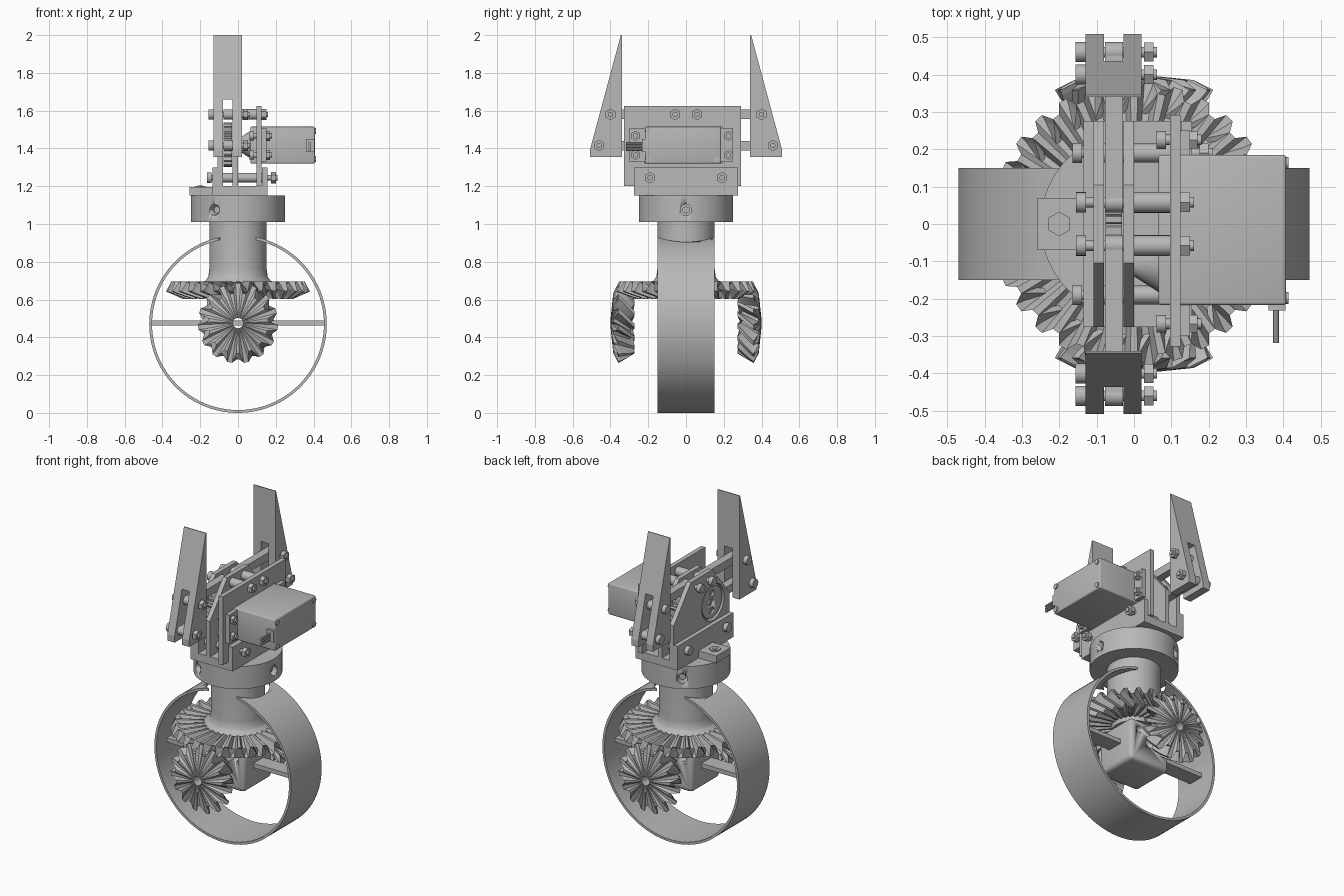
import bpy, bmesh
from math import pi, cos, sin, hypot
from mathutils import Matrix, Vector

if "Cube" in bpy.data.objects:
    bpy.data.objects.remove(bpy.data.objects["Cube"])

grey = bpy.data.materials.new("plain grey")
grey.use_nodes = True
grey.diffuse_color = (0.48, 0.48, 0.48, 1)
grey.node_tree.nodes["Principled BSDF"].inputs["Base Color"].default_value = grey.diffuse_color


def finish(bm, name, smooth=False):
    bmesh.ops.recalc_face_normals(bm, faces=bm.faces)
    mesh = bpy.data.meshes.new(name)
    bm.to_mesh(mesh)
    bm.free()
    mesh.materials.append(grey)
    ob = bpy.data.objects.new(name, mesh)
    bpy.context.collection.objects.link(ob)
    if smooth:
        activate(ob)
        bpy.ops.object.shade_smooth_by_angle(angle=0.6)
    return ob


def activate(ob):
    for other in bpy.context.selected_objects:
        other.select_set(False)
    ob.select_set(True)
    bpy.context.view_layer.objects.active = ob


def box(name, x, y, z, bevel=0):
    bm = bmesh.new()
    size = [b - a for a, b in (x, y, z)]
    mid = [(a + b) / 2 for a, b in (x, y, z)]
    bmesh.ops.create_cube(bm, size=1, matrix=Matrix.Translation(mid) @ Matrix.Diagonal((*size, 1)))
    if bevel:
        bmesh.ops.bevel(bm, geom=bm.edges[:], offset=bevel, segments=3, profile=0.5, affect='EDGES')
    return finish(bm, name, bevel > 0)


def rod(name, start, end, r, r2=None, sides=24):
    """Cylinder, cone or hex prism between two points."""
    a, b = Vector(start), Vector(end)
    bm = bmesh.new()
    turn = (b - a).to_track_quat('Z', 'Y').to_matrix().to_4x4()
    bmesh.ops.create_cone(bm, cap_ends=True, segments=sides, radius1=r, radius2=r if r2 is None else r2,
                          depth=(b - a).length, matrix=Matrix.Translation((a + b) / 2) @ turn)
    return finish(bm, name, sides > 8)


def xrod(name, y, z, x0, x1, r, r2=None, sides=24):
    return rod(name, (x0, y, z), (x1, y, z), r, r2, sides)


def plate(name, outline, x0, x1):
    """Flat part cut from an outline in y and z."""
    bm = bmesh.new()
    face = bm.faces.new([bm.verts.new((x0, y, z)) for y, z in outline])
    out = bmesh.ops.extrude_face_region(bm, geom=[face])
    verts = [v for v in out["geom"] if isinstance(v, bmesh.types.BMVert)]
    bmesh.ops.translate(bm, verts=verts, vec=(x1 - x0, 0, 0))
    return finish(bm, name)


def lathe(name, profile, steps=64, closed=False):
    bm = bmesh.new()
    verts = [bm.verts.new((r, 0, z)) for r, z in profile]
    edges = [bm.edges.new(p) for p in zip(verts, verts[1:])]
    if closed:
        edges.append(bm.edges.new((verts[-1], verts[0])))
    bmesh.ops.spin(bm, geom=verts + edges, axis=(0, 0, 1), cent=(0, 0, 0), angle=2 * pi, steps=steps)
    bmesh.ops.remove_doubles(bm, verts=bm.verts, dist=0.0005)
    return finish(bm, name, True)


def cut(ob, *cutters):
    for cutter in cutters:
        mod = ob.modifiers.new("cut", 'BOOLEAN')
        mod.operation, mod.solver, mod.object = 'DIFFERENCE', 'EXACT', cutter
        activate(ob)
        bpy.ops.object.modifier_apply(modifier=mod.name)
        bpy.data.objects.remove(cutter)


def ring_faces(bm, a, b):
    for i in range(len(a)):
        j = (i + 1) % len(a)
        bm.faces.new((a[i], a[j], b[j], b[i]))


def bevel_gear(name, teeth, R, H, twist, phase, hole, dish):
    """Spiral bevel gear, its cone apex at the origin and its axis along z."""
    bm = bmesh.new()
    L = hypot(R, H)
    tip, root = [(R + d * H / L, H - d * R / L) for d in (0.025, -0.033)]
    spots = ((-0.36, root), (-0.15, tip), (0.15, tip), (0.36, root))

    def loop(scale, turn):
        return [bm.verts.new((r * scale * cos(a), r * scale * sin(a), h * scale))
                for t in range(teeth) for f, (r, h) in spots
                for a in [(t + f) * 2 * pi / teeth + phase + turn]]

    def hub(h):
        n = teeth * len(spots)
        return [bm.verts.new((hole * cos(a), hole * sin(a), h))
                for i in range(n) for a in [(i - 1.5) * 2 * pi / n + phase]]

    layers = 6
    loops = [loop(1 - 0.24 * k / layers, twist * (k / layers) ** 1.3) for k in range(layers + 1)]
    loops = [hub(root[1] + dish)] + loops + [hub(root[1] * 0.76)]
    for a, b in zip(loops, loops[1:] + loops[:1]):
        ring_faces(bm, a, b)
    return finish(bm, name)


def bolt(name, y, z, x0, x1, r=0.027, shaft=0.014):
    """Round head at the low end, hex nut at the high end."""
    xrod(name + "_head", y, z, x0, x0 + 0.026, r)
    xrod(name + "_shank", y, z, x0 + 0.02, x1, shaft, sides=16)
    xrod(name + "_nut", y, z, x1 - 0.035, x1 - 0.01, r * 1.1, sides=6)


HUB = 0.475

# Open hoop, notched around the spindle, with its cross bar
hoop = lathe("hoop", [(0.47, -0.15), (0.47, 0.15), (0.455, 0.15), (0.455, -0.15)], 96, True)
hoop.data.transform(Matrix.Translation((0, 0, 0.47)) @ Matrix.Rotation(pi / 2, 4, 'X'))
cut(hoop, rod("notch", (0, 0, 0.7), (0, 0, 1.1), 0.178, sides=64))
box("cross_bar", (-0.458, 0.458), (-0.05, 0.05), (0.462, 0.488))

# Central gear block with shaft bores
block = box("gear_block", (-0.14, 0.14), (-0.14, 0.14), (0.335, 0.6), 0.025)
cut(block, rod("bore_y", (0, -0.3, HUB), (0, 0.3, HUB), 0.03))
for x in (-0.08, 0.08):
    cut(block, rod("side_bore", (x, -0.3, 0.54), (x, 0.3, 0.54), 0.02))

# Bevel gears
wheel = bevel_gear("crown_gear", 30, 0.37, 0.19, 0.2, 0, 0.1, 0)
wheel.location.z = HUB
for s, side in ((-1, "front"), (1, "back")):
    pinion = bevel_gear(side + "_pinion", 15, 0.19, 0.37, -0.4, -s * pi / 2, 0.027, 0.014)
    pinion.rotation_euler.x = -s * pi / 2
    pinion.location.z = HUB

# Spindle and collar
lathe("spindle", [(0, 0.61), (0.13, 0.61), (0.13, 0.69), (0.195, 0.69), (0.172, 0.7), (0.157, 0.72),
                  (0.152, 0.76), (0.152, 1.03), (0, 1.03)])
collar = rod("collar", (0, 0, 1.01), (0, 0, 1.15), 0.25, sides=64)
for k in range(3):
    d = Vector((cos(k * 2 * pi / 3), sin(k * 2 * pi / 3), 0))
    up = Vector((0, 0, 1.075))
    cut(collar, rod("screw_hole", d * 0.18 + up, d * 0.3 + up, 0.03))
    rod("set_screw", d * 0.17 + up, d * 0.225 + up, 0.02, sides=6)

# Side lug with nut
box("lug", (-0.258, -0.13), (-0.07, 0.07), (1.15, 1.195))
rod("lug_nut", (-0.2, 0, 1.19), (-0.2, 0, 1.2), 0.033, sides=6)
rod("lug_stud", (-0.2, 0, 1.19), (-0.2, 0, 1.204), 0.015)

# Base channel
box("base_floor", (-0.135, 0.155), (-0.275, 0.275), (1.15, 1.2))
box("base_wall_outer", (-0.135, -0.108), (-0.275, 0.275), (1.15, 1.3))
box("base_wall_servo", (0.126, 0.155), (-0.275, 0.275), (1.15, 1.3))

# Chamfered jaw plates and servo plate
GY, GZ = 0.11, 1.42
shape = [(-0.275, 1.2), (0.275, 1.2), (0.275, 1.42), (0.105, 1.625), (-0.105, 1.625), (-0.275, 1.42)]
outer = plate("jaw_plate_outer", shape, -0.108, -0.08)
cut(outer, xrod("window", -GY, GZ, -0.2, -0.05, 0.11, sides=40))
plate("jaw_plate_inner", shape, -0.028, 0)
servo_plate = box("servo_plate", (0.097, 0.125), (-0.328, 0.292), (1.2, 1.625))
cut(servo_plate, box("servo_window", (0.05, 0.2), (-0.22, 0.19), (1.32, 1.515)))

# Servo horn in the window
horn = xrod("servo_horn", -GY, GZ, -0.102, -0.08, 0.098, sides=40)
for dz in (-0.055, 0, 0.055):
    cut(horn, xrod("horn_hole", -GY, GZ + dz, -0.15, -0.09, 0.02))
xrod("horn_neck", -GY, GZ, 0, 0.07, 0.03, 0.075)

# Servo motor, flange, screws and cable
box("servo_body", (0.065, 0.407), (-0.217, 0.185), (1.32, 1.515), 0.008)
box("servo_flange", (0.125, 0.15), (-0.3, 0.25), (1.33, 1.508))
for y in (-0.267, 0.225):
    for z in (1.365, 1.467):
        bolt("flange_bolt", y, z, 0.06, 0.18, 0.024)
for y in (-0.198, 0.163):
    for z in (1.343, 1.492):
        xrod("case_screw", y, z, 0.4, 0.413, 0.016)
box("cable_boot", (0.36, 0.405), (-0.232, -0.21), (1.38, 1.45))
for z in (1.394, 1.41, 1.426):
    rod("cable_wire", (0.38, -0.225, z), (0.38, -0.318, z), 0.008, sides=10)

# Through bolts and spacers
for s in (-1, 1):
    bolt("base_bolt", s * 0.19, 1.245, -0.165, 0.21)
    xrod("base_spacer", s * 0.19, 1.245, -0.1, 0.13, 0.025)
    bolt("pivot_bolt", s * 0.058, 1.58, -0.155, 0.16)
    xrod("pivot_spacer", s * 0.058, 1.58, 0, 0.097, 0.028)

# Mirrored finger drives and fingers
for s, side in ((-1, "front"), (1, "back")):
    # Toothed hub of the lower link
    bm = bmesh.new()
    n = 18
    pts = [(0.117 if f in (1, 2) else 0.1, (t + f / 4 + (s > 0) / 2) * 2 * pi / n) for t in range(n) for f in range(4)]
    rim = [[bm.verts.new((x, s * GY + r * cos(a), GZ + r * sin(a))) for r, a in pts] for x in (-0.076, -0.032)]
    ring_faces(bm, *rim)
    for loop in rim:
        bm.faces.new(loop)
    finish(bm, side + "_drive_gear")
    for label, y0, y1, z in (("lower_link", GY, 0.46, 1.415), ("upper_link", 0.058, 0.4, 1.58)):
        box(side + "_" + label, (-0.078, -0.03), sorted((s * y0, s * y1)), (z - 0.025, z + 0.025))
        for y in (y0, y1):
            xrod(side + "_" + label + "_eye", s * y, z, -0.078, -0.03, 0.027)
    # Forked tapering finger
    finger = plate(side + "_finger", [(s * y, z) for y, z in
                   ((0.34, 1.355), (0.508, 1.355), (0.508, 1.395), (0.345, 2.0), (0.34, 2.0))], -0.13, 0.02)
    cut(finger, box("slot", (-0.08, -0.028), (-0.6, 0.6), (1.3, 1.66)))
    for y, z in ((0.4, 1.58), (0.46, 1.415)):
        bolt(side + "_finger_bolt", s * y, z, -0.156, 0.062)
